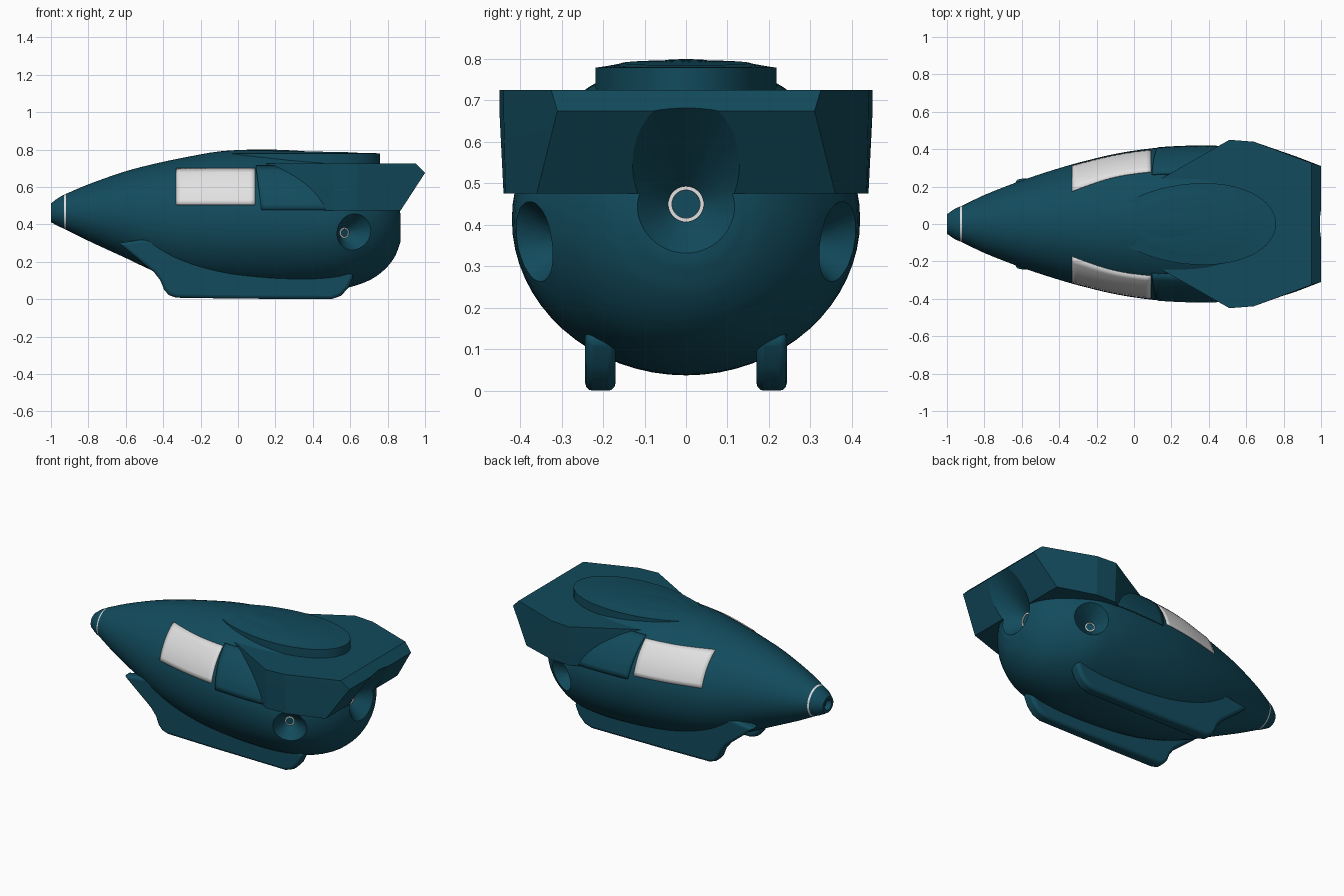
import bpy, bmesh, math
from mathutils import Vector

if "Cube" in bpy.data.objects:
    bpy.data.objects.remove(bpy.data.objects["Cube"])


def material(name, rgb):
    m = bpy.data.materials.new(name)
    m.diffuse_color = (*rgb, 1)
    m.use_nodes = True
    m.node_tree.nodes["Principled BSDF"].inputs["Base Color"].default_value = m.diffuse_color
    return m


TEAL = material("deep teal", (0.006, 0.07, 0.108))
WHITE = material("off white", (0.75, 0.75, 0.75))


def finish(name, bm, mats, angle=30):
    bmesh.ops.recalc_face_normals(bm, faces=bm.faces[:])
    me = bpy.data.meshes.new(name)
    bm.to_mesh(me)
    bm.free()
    for m in mats:
        me.materials.append(m)
    ob = bpy.data.objects.new(name, me)
    bpy.context.collection.objects.link(ob)
    smooth(ob, angle)
    return ob


def smooth(ob, angle=30):
    bpy.ops.object.select_all(action='DESELECT')
    ob.select_set(True)
    bpy.context.view_layer.objects.active = ob
    bpy.ops.object.shade_smooth_by_angle(angle=math.radians(angle))


def loft(name, rings, mats=(TEAL,), angle=30, white=lambda c: False):
    """Skin a list of equal-length rings and cap both ends."""
    bm = bmesh.new()
    vs = [[bm.verts.new(p) for p in r] for r in rings]
    n = len(vs[0])
    for a, b in zip(vs, vs[1:]):
        for i in range(n):
            f = bm.faces.new((a[i], a[(i + 1) % n], b[(i + 1) % n], b[i]))
            if white(f.calc_center_median()):
                f.material_index = 1
    bm.faces.new(vs[0])
    bm.faces.new(vs[-1])
    return finish(name, bm, mats, angle)


# hull stations: x, half width, bottom z, top z
ST = [(-1, .052, .412, .512), (-.96, .08, .39, .542), (-.93, .093, .377, .558),
      (-.92, .097, .372, .563), (-.8, .155, .312, .614), (-.6, .233, .22, .684),
      (-.45, .283, .15, .723), (-.3, .327, .098, .755), (-.1, .375, .06, .79),
      (.1, .405, .043, .80), (.3, .418, .037, .795), (.45, .418, .042, .78),
      (.58, .40, .06, .755), (.7, .335, .1, .72), (.78, .27, .155, .68),
      (.84, .19, .23, .61), (.87, .12, .31, .52)]


def section(x):
    """Smoothly interpolated half width, centre z and half height at x."""
    i = max(k for k in range(len(ST) - 1) if ST[k][0] <= x or k == 0)
    a, b = ST[i], ST[i + 1]
    p, q = ST[max(i - 1, 0)], ST[min(i + 2, len(ST) - 1)]
    h = b[0] - a[0]
    t = (x - a[0]) / h
    out = []
    for k in (1, 2, 3):
        ma = (b[k] - p[k]) / (b[0] - p[0]) * h
        mb = (q[k] - a[k]) / (q[0] - a[0]) * h
        out.append((2*t**3 - 3*t*t + 1) * a[k] + (t**3 - 2*t*t + t) * ma
                   + (3*t*t - 2*t**3) * b[k] + (t**3 - t*t) * mb)
    w, lo, hi = out
    return w, (lo + hi) / 2, (hi - lo) / 2


def ellipse(x, w, c, h, n=64):
    return [(x, w * math.cos(2*math.pi*i/n), c + h * math.sin(2*math.pi*i/n)) for i in range(n)]


# hull, with a recessed nose tip and a thin white nose band
xs = [a[0] + (b[0] - a[0]) * k / 4 for a, b in zip(ST, ST[1:]) for k in range(4)] + [.87]
rings = [ellipse(-.97, .025, .462, .025), ellipse(-1, .035, .462, .034)]
rings += [ellipse(x, *section(x)) for x in xs]
hull = loft("hull", rings, (TEAL, WHITE), white=lambda c: -.93 < c.x < -.92)

# rear engine block: half outlines at three heights, mirrored
def outline(z, half):
    return [(x, -y, z) for x, y in half] + [(x, y, z) for x, y in reversed(half)]


block = loft("engine_block", [
    outline(.475, [(.14, .23), (.51, .44), (.64, .435), (.87, .36)]),
    outline(.675, [(.14, .24), (.51, .45), (.64, .44), (1.0, .31)]),
    outline(.725, [(.14, .24), (.51, .45), (.64, .44), (.95, .325)])], angle=10)


# raised oval roof hatch
def oval(z, s, tilt=0.0):
    pts = []
    for i in range(64):
        t = 2 * math.pi * i / 64
        x = .32 + .44 * s * math.cos(t)
        pts.append((x, .217 * s * (1 + .12 * math.cos(t)) * math.sin(t), z - tilt * (x - .32)))
    return pts


loft("roof_hatch", [oval(.68, 1), oval(.779, 1), oval(.781, .93),
                    oval(.788, .75, .02), oval(.791, .7, .02)], angle=25)


# cone-shaped nozzle recesses cut into hull and block, each with a pale ring
def nozzle(name, pos, axis, r0, r1, depth, targets):
    axis = Vector(axis).normalized()
    rot = axis.to_track_quat('Z', 'Y')
    pos = Vector(pos)

    def circle(d, r, n=48):
        return [pos + rot @ Vector((r * math.cos(2*math.pi*i/n), r * math.sin(2*math.pi*i/n), d))
                for i in range(n)]
    cutter = loft(name + "_cutter", [circle(0, r0), circle(depth, r1)])
    for ob in targets:
        m = ob.modifiers.new("recess", 'BOOLEAN')
        m.object = cutter
        m.operation = 'DIFFERENCE'
        m.solver = 'EXACT'
        bpy.context.view_layer.objects.active = ob
        bpy.ops.object.modifier_apply(modifier=m.name)
    bpy.data.objects.remove(cutter)
    loft(name + "_ring", [circle(-.005, r0 * 1.03), circle(.008, r0 * 1.08),
                          circle(.008, r0 * .85), circle(-.003, r0 * .82)], (WHITE,))
    loft(name + "_core", [circle(-.01, r0 * .9), circle(.004, r0 * .86)])


nozzle("rear_nozzle", (.785, 0, .45), (1, 0, 0), .04, .335, .32, [hull, block])
for s, side in ((-1, "front"), (1, "back")):
    nozzle(side + "_nozzle", (.565, s * .285, .355), (.5, s * .86, -.04), .026, .155, .17, [hull])
smooth(hull)
smooth(block, 10)


# thin plates that follow the hull side
def plate(name, x0, x1, z0, z1, mat, off, slant=0.0, nx=16, nz=8):
    for s, side in ((-1, "front"), (1, "back")):
        bm = bmesh.new()
        g = []
        for i in range(nx + 1):
            row = []
            for j in range(nz + 1):
                z = z0 + (z1 - z0) * j / nz
                xa = x0 + slant * (1 - j / nz)
                x = xa + (x1 - xa) * i / nx
                w, c, h = section(x)
                u = min((z - c) / h, .99)
                y = w * math.sqrt(1 - u * u)
                nrm = Vector((0, y / w**2, (z - c) / h**2)).normalized() * off
                row.append(bm.verts.new((x, s * (y + nrm.y), z + nrm.z)))
            g.append(row)
        for i in range(nx):
            for j in range(nz):
                bm.faces.new((g[i][j], g[i+1][j], g[i+1][j+1], g[i][j+1]))
        ob = finish(side + "_" + name, bm, (mat,))
        m = ob.modifiers.new("thickness", 'SOLIDIFY')
        m.thickness = .008
        m.offset = 0


plate("window", -.33, .09, .505, .697, WHITE, .001)
plate("armour_panel", .095, .56, .478, .71, TEAL, .003, slant=.03)

# landing skids
PROFILE = [(-.64, .30), (-.45, .145), (-.415, .10), (-.395, .05), (-.37, .022), (-.33, .008),
           (0, .003), (.5, 0), (.55, .018), (.59, .06), (.62, .125), (.5, .25), (-.3, .35)]
for s, side in ((-1, "front"), (1, "back")):
    skid = loft(side + "_skid", [[(x, s * y, z) for x, z in PROFILE] for y in (.17, .243)])
    m = skid.modifiers.new("rounded", 'BEVEL')
    m.width = .018
    m.segments = 3
    m.limit_method = 'ANGLE'
    m.angle_limit = math.radians(60)
    smooth(skid, 40)
